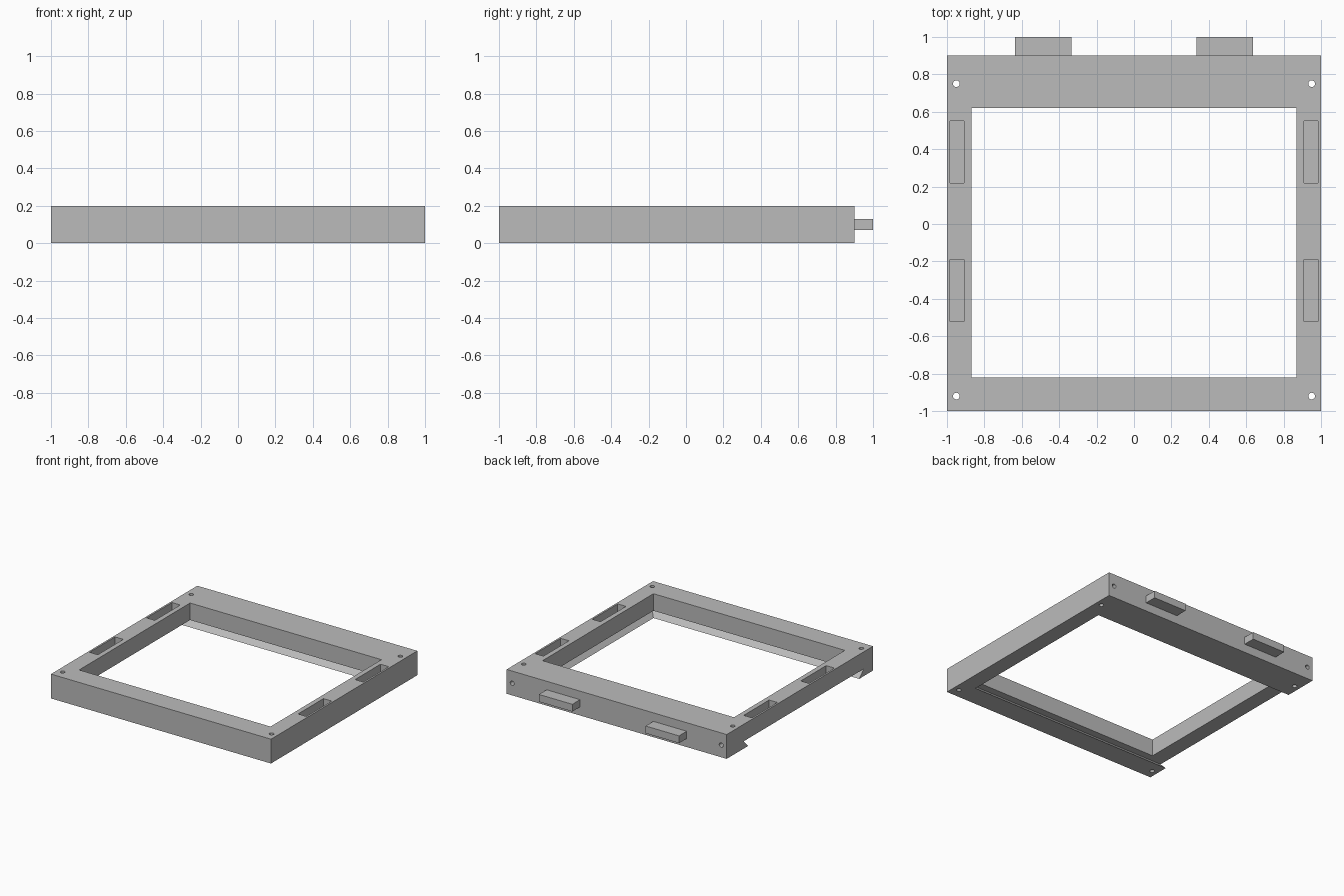
import bpy, bmesh
from mathutils import Matrix, Vector

default_cube = bpy.data.objects.get("Cube")
if default_cube:
    bpy.data.objects.remove(default_cube, do_unlink=True)

grey = bpy.data.materials.new("plain grey")
GREY = (0.5, 0.5, 0.5, 1.0)
grey.diffuse_color = GREY
grey.use_nodes = True
for node in grey.node_tree.nodes:
    if node.type == 'BSDF_PRINCIPLED':
        node.inputs["Base Color"].default_value = GREY


def finish(name, bm):
    bmesh.ops.recalc_face_normals(bm, faces=bm.faces[:])
    mesh = bpy.data.meshes.new(name)
    bm.to_mesh(mesh)
    bm.free()
    mesh.materials.append(grey)
    obj = bpy.data.objects.new(name, mesh)
    bpy.context.scene.collection.objects.link(obj)
    return obj


def box(name, low, high, top_flare=None):
    """Box between two corners; top_flare moves the top face's min and max sides outward."""
    bm = bmesh.new()
    bmesh.ops.create_cube(bm, size=1)
    for v in bm.verts:
        top = v.co.z > 0
        v.co = Vector([high[i] if v.co[i] > 0 else low[i] for i in range(3)])
        if top and top_flare:
            v.co.y += top_flare if v.co.y > 0 else -top_flare
            v.co.x += top_flare if v.co.x > 0 else 0
    return finish(name, bm)


def rod(name, centre, length, along_y=False):
    bm = bmesh.new()
    turn = Matrix.Rotation(1.5707963, 4, 'X') if along_y else Matrix()
    bmesh.ops.create_cone(bm, cap_ends=True, segments=24, radius1=0.018, radius2=0.018,
                          depth=length, matrix=Matrix.Translation(centre) @ turn)
    return finish(name, bm)


# Rectangular frame body
frame = box("frame", (-1, -1, 0), (1, 0.9, 0.2))
cutters = []

# Dovetail channel under the frame, open on one side, then the main opening
cutters.append(box("channel_cutter", (-1.1, -0.8, -0.02), (0.85, 0.6, 0.06), 0.08))
cutters.append(box("opening_cutter", (-0.87, -0.82, 0.03), (0.87, 0.62, 0.3)))

for side in (-1, 1):
    # Long pockets in the top of the side rails
    xs = sorted((side * 0.91, side * 0.985))
    for y in (-0.52, 0.22):
        cutters.append(box("pocket_cutter", (xs[0], y, 0.1), (xs[1], y + 0.33, 0.3)))
    # Corner screw holes
    for y in (-0.92, 0.75):
        cutters.append(rod("hole_cutter", (side * 0.95, y, 0.1), 0.5))
    # Pin holes in the back face
    cutters.append(rod("pin_hole_cutter", (side * 0.95, 0.9, 0.1), 0.3, True))
    # Back tabs
    xs = sorted((side * 0.333, side * 0.637))
    box("left_back_tab" if side > 0 else "right_back_tab",
        (xs[0], 0.89, 0.07), (xs[1], 1, 0.13))

# Cut the frame, then discard the cutters
for cutter in cutters:
    cutter.hide_render = True
    mod = frame.modifiers.new("cut", 'BOOLEAN')
    mod.operation = 'DIFFERENCE'
    mod.solver = 'EXACT'
    mod.object = cutter
bpy.context.view_layer.update()
graph = bpy.context.evaluated_depsgraph_get()
cut_mesh = bpy.data.meshes.new_from_object(frame.evaluated_get(graph))
frame.modifiers.clear()
frame.data = cut_mesh
cut_mesh.materials.clear()
cut_mesh.materials.append(grey)
for poly in cut_mesh.polygons:
    poly.material_index = 0
for cutter in cutters:
    bpy.data.objects.remove(cutter, do_unlink=True)
